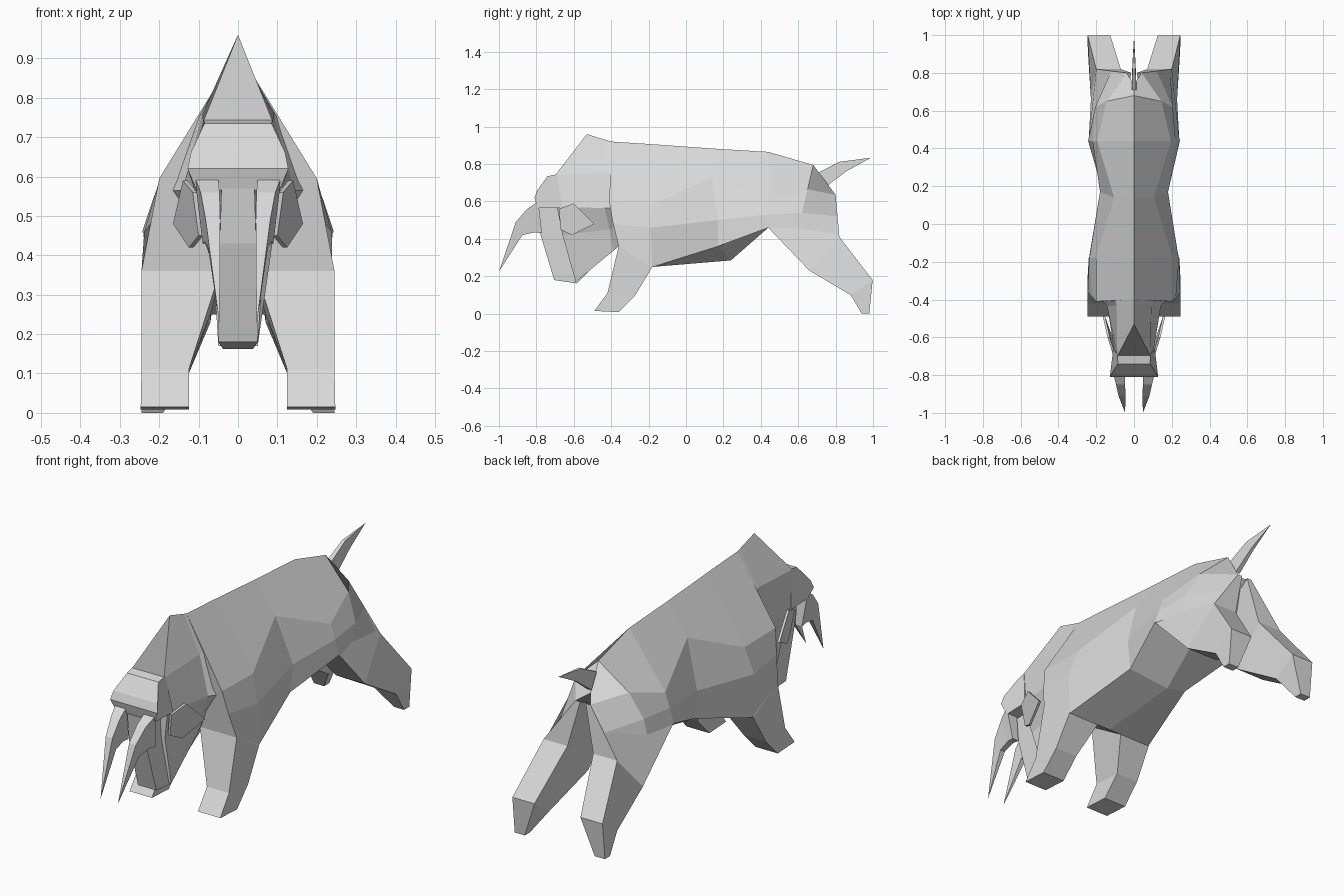
import bpy, bmesh

grey = bpy.data.materials.new("plain grey")
grey.diffuse_color = (0.7, 0.7, 0.7, 1)


def loft(name, rings):
    """Skin closed rings of equal size and cap both ends; a ring of one point is a tip."""
    bm = bmesh.new()
    vs = [[bm.verts.new(p) for p in r] for r in rings]
    for a, b in zip(vs, vs[1:]):
        n = len(a)
        for i in range(n):
            j = (i + 1) % n
            bm.faces.new((a[i], a[j], b[0]) if len(b) == 1 else (a[i], a[j], b[j], b[i]))
    for r in (vs[0], vs[-1]):
        if len(r) > 2:
            bm.faces.new(r)
    bmesh.ops.recalc_face_normals(bm, faces=bm.faces)
    me = bpy.data.meshes.new(name)
    bm.to_mesh(me)
    bm.free()
    me.materials.append(grey)
    ob = bpy.data.objects.new(name, me)
    bpy.context.collection.objects.link(ob)
    return ob


def full(half):
    """Complete a half ring whose first and last points lie on the centre line."""
    return half + [(-x, y, z) for x, y, z in reversed(half[1:-1])]


def slab(name, outline):
    """Side outline of (y, z, half width) spanning the centre line."""
    return loft(name, [[(s * w, y, z) for y, z, w in outline] for s in (-1, 1)])


# Torso: ridge, flank, side, belly edge, belly centre
loft("torso", [full(h) for h in (
    [(0, -.40, .92), (.20, -.41, .595), (.222, -.39, .48), (.245, -.36, .36), (0, -.36, .36)],
    [(0, -.18, .906), (.20, -.17, .59), (.238, -.19, .46), (.238, -.18, .25), (0, -.18, .25)],
    [(0, .14, .883), (.105, .14, .73), (.18, .17, .50), (.165, .17, .36), (0, .24, .285)],
    [(0, .44, .865), (.195, .44, .60), (.22, .44, .53), (.243, .44, .46), (0, .44, .46)],
    [(.0, .68, .795), (.145, .65, .665), (.205, .62, .54), (.21, .60, .45), (0, .56, .45)],
    [(0, .74, .66), (.04, .80, .635), (.12, .81, .52), (.19, .815, .415), (0, .62, .46)],
)])

# Head: collar, neck and face rings
loft("head", [full(h) for h in (
    [(0, -.40, .92), (.10, -.40, .75), (.165, -.405, .565), (.095, -.38, .46), (.05, -.36, .36), (0, -.36, .36)],
    [(0, -.42, .926), (.092, -.43, .755), (.142, -.435, .565), (.09, -.41, .45), (.05, -.39, .335), (0, -.39, .335)],
    [(0, -.53, .96), (.088, -.70, .74), (.10, -.69, .57), (.065, -.66, .42), (.05, -.59, .17), (0, -.59, .17)],
)])
slab("brow", [(-.69, .745, .088), (-.74, .735, .085), (-.795, .66, .12),
              (-.81, .62, .128), (-.795, .565, .105), (-.66, .565, .11)])
slab("trunk", [(-.80, .57, .042), (-.78, .43, .046), (-.705, .18, .05),
               (-.585, .162, .038), (-.38, .36, .05), (-.60, .57, .05)])

# Tail
loft("tail", [
    [(-.012, .71, .755), (.012, .71, .755), (.012, .75, .68), (-.012, .75, .68)],
    [(-.008, .82, .812), (.008, .82, .812), (.008, .86, .763), (-.008, .86, .763)],
    [(0, .99, .834)],
])


def leg_ring(s, front, back, inner, of, ob, inner_back=None):
    """Ring from front and back (y, z) points, inner x, and outer x at front and back."""
    ib = inner if inner_back is None else inner_back
    return [(s * inner, *front), (s * of, *front), (s * ob, *back), (s * ib, *back)]


for s, side in ((1, "left"), (-1, "right")):
    # Front leg
    loft(side + "_front_leg", [
        leg_ring(s, (-.355, .44), (-.15, .40), .05, .20, .20),
        leg_ring(s, (-.36, .36), (-.18, .25), .045, .245, .24, .07),
        leg_ring(s, (-.42, .11), (-.27, .10), .125, .245, .245),
        leg_ring(s, (-.49, .015), (-.36, .008), .125, .247, .247),
    ])
    # Hind leg, with a slim haunch at the rump
    loft(side + "_hind_leg", [
        leg_ring(s, (.44, .46), (.80, .635), .07, .24, .04, .015),
        leg_ring(s, (.66, .23), (.82, .41), .07, .228, .20),
        leg_ring(s, (.88, .10), (.998, .18), .125, .242, .245),
        leg_ring(s, (.94, 0), (.98, 0), .19, .245, .245),
    ])
    # Tusk curving down to a point
    loft(side + "_tusk", [
        [(s * .05, -.79, .60), (s * .11, -.79, .60), (s * .09, -.77, .43), (s * .055, -.77, .43)],
        [(s * .047, -.85, .56), (s * .095, -.85, .56), (s * .085, -.81, .435), (s * .055, -.81, .435)],
        [(s * .045, -.91, .49), (s * .082, -.91, .49), (s * .076, -.875, .42), (s * .05, -.875, .42)],
        [(s * .047, -1.0, .225)],
    ])
    # Ear plate
    ear = [(.115, -.68, .56), (.14, -.60, .59), (.165, -.49, .48), (.125, -.61, .42), (.10, -.67, .45)]
    loft(side + "_ear", [[(s * (x - d), y, z) for x, y, z in ear] for d in (0, .012)])
